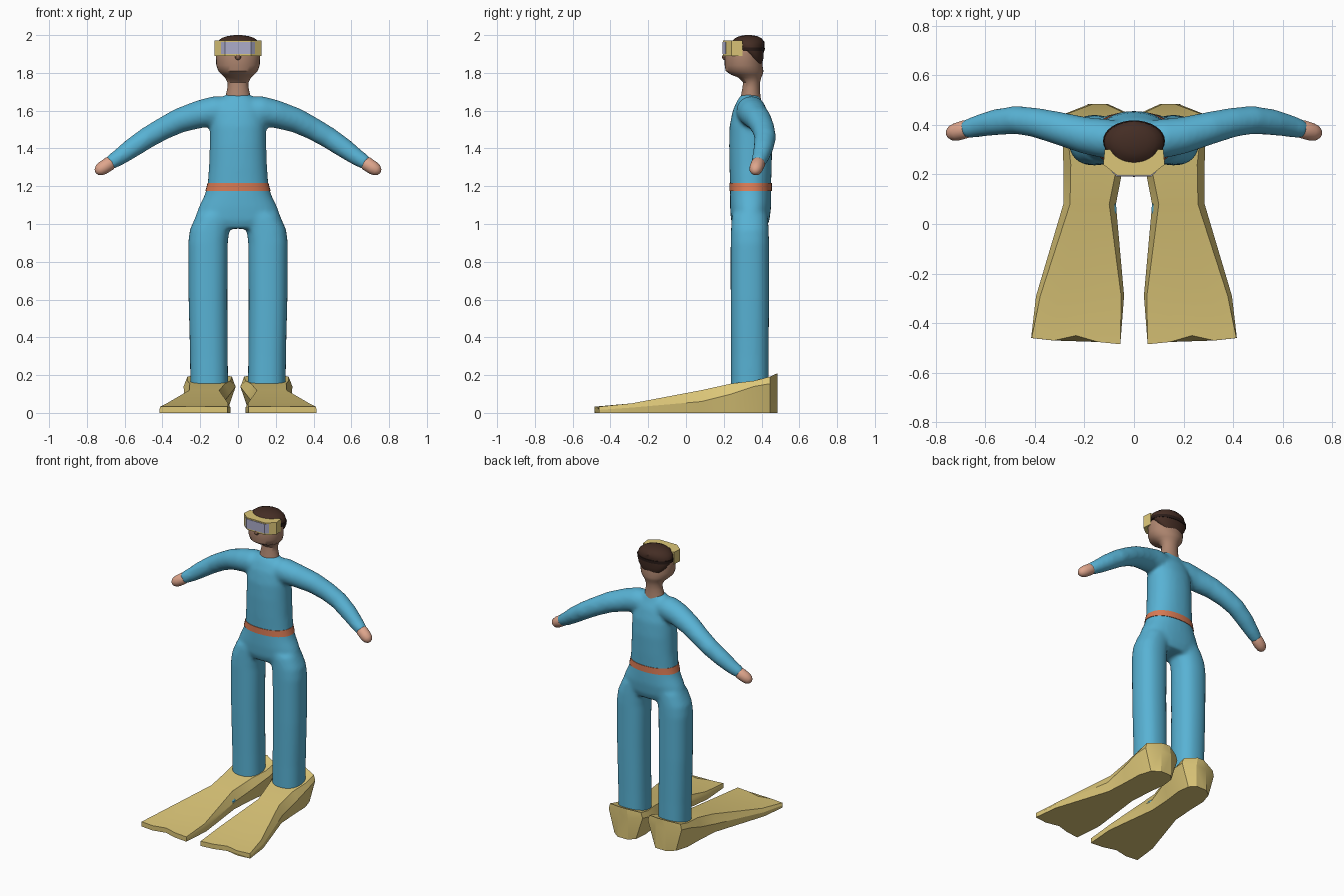
import bpy, bmesh, math
from mathutils import Vector


def srgb(r, g, b):
    f = lambda c: c / 12.92 if c <= 0.04045 else ((c + 0.055) / 1.055) ** 2.4
    return (f(r / 255), f(g / 255), f(b / 255), 1)


def material(name, *rgb):
    m = bpy.data.materials.new(name)
    m.diffuse_color = srgb(*rgb)
    return m


BLUE = material("suit blue", 88, 178, 212)
SAND = material("rubber yellow", 220, 198, 120)
ORANGE = material("belt orange", 216, 122, 84)
SKIN = material("face brown", 172, 132, 110)
HAND = material("hand skin", 222, 165, 140)
HAIR = material("hair brown", 68, 45, 36)
LENS = material("lens grey", 172, 172, 202)
STRAP = material("strap dark", 42, 28, 24)
NOSE = material("nose brown", 138, 100, 80)


def ellipse(c, u, v, ru, rv, n=32, p=2.0):
    """Closed (super)ellipse ring around c in the plane u, v."""
    ring = []
    for i in range(n):
        a = 2 * math.pi * i / n
        x, y = math.cos(a), math.sin(a)
        x = math.copysign(abs(x) ** (2 / p), x)
        y = math.copysign(abs(y) ** (2 / p), y)
        ring.append(Vector(c) + u * (ru * x) + v * (rv * y))
    return ring


def stack(sections, x=0, p=2.0):
    """Horizontal rings from (z, x offset, y centre, rx, ry)."""
    X, Y = Vector((1, 0, 0)), Vector((0, 1, 0))
    return [ellipse((x + dx, y, z), X, Y, rx, ry, p=p) for z, dx, y, rx, ry in sections]


def tube(path):
    """Rings square to a path of (x, y, z, radius)."""
    pts = [Vector(q[:3]) for q in path]
    rings = []
    for i, q in enumerate(path):
        t = (pts[min(i + 1, len(pts) - 1)] - pts[max(i - 1, 0)]).normalized()
        u = t.cross(Vector((0, 1, 0))).normalized()
        rings.append(ellipse(pts[i], u, t.cross(u), q[3], q[3], n=24))
    return rings


def loft(bm, rings):
    vs = [[bm.verts.new(p) for p in r] for r in rings]
    for a, b in zip(vs, vs[1:]):
        for i in range(len(a)):
            j = (i + 1) % len(a)
            bm.faces.new((a[i], a[j], b[j], b[i]))
    bm.faces.new(vs[0])
    bm.faces.new(vs[-1])


def make(name, mat, *lofts, angle=40):
    bm = bmesh.new()
    for rings in lofts:
        loft(bm, rings)
    bmesh.ops.recalc_face_normals(bm, faces=bm.faces)
    me = bpy.data.meshes.new(name)
    bm.to_mesh(me)
    bm.free()
    me.materials.append(mat)
    ob = bpy.data.objects.new(name, me)
    bpy.context.collection.objects.link(ob)
    bpy.ops.object.select_all(action='DESELECT')
    ob.select_set(True)
    bpy.context.view_layer.objects.active = ob
    bpy.ops.object.shade_smooth_by_angle(angle=math.radians(angle))
    return ob


def flip(rings, s):
    return [[Vector((p.x * s, p.y, p.z)) for p in r] for r in rings]


# Wetsuit: torso, arms and legs fused into one smooth skin
torso = stack([(0.975, 0, .34, .19, .085), (1.02, 0, .34, .232, .102), (1.09, 0, .342, .208, .109),
               (1.15, 0, .342, .178, .109), (1.2, 0, .342, .162, .108), (1.3, 0, .342, .154, .112),
               (1.42, 0, .342, .15, .114), (1.52, 0, .34, .148, .109), (1.6, 0, .337, .137, .09),
               (1.65, 0, .335, .105, .066), (1.685, 0, .34, .065, .048)], p=2.2)
leg = stack([(.1, .152, .338, .1, .1), (.3, .154, .338, .1, .1), (.6, .159, .338, .103, .102),
             (.9, .159, .338, .105, .102), (.97, .15, .338, .105, .1), (1.05, .12, .338, .1, .095)], p=2.3)
arm = tube([(.03, .34, 1.6, .07), (.12, .345, 1.598, .08), (.2, .358, 1.582, .074),
            (.31, .388, 1.548, .066), (.4, .41, 1.503, .06), (.48, .42, 1.457, .057),
            (.56, .41, 1.403, .053), (.63, .395, 1.353, .045), (.685, .38, 1.318, .037)])
suit = make("wetsuit", BLUE, torso, leg, flip(leg, -1), arm, flip(arm, -1))
rm = suit.modifiers.new("fuse", 'REMESH')
rm.mode, rm.voxel_size, rm.use_smooth_shade = 'VOXEL', 0.011, True
sm = suit.modifiers.new("soften", 'SMOOTH')
sm.factor, sm.iterations = 0.5, 12

# Belt
make("belt", ORANGE, stack([(1.174, 0, .342, .173, .112), (1.195, 0, .342, .167, .112),
                            (1.216, 0, .342, .162, .112)], p=2.2))

# Head with neck, nose and hair
make("head", SKIN, stack([(1.65, 0, .343, .07, .055), (1.69, 0, .343, .063, .05), (1.72, 0, .345, .056, .046),
                          (1.75, 0, .347, .056, .045), (1.775, 0, .338, .068, .06), (1.79, 0, .322, .085, .083),
                          (1.81, 0, .31, .104, .1), (1.84, 0, .305, .115, .1), (1.9, 0, .305, .117, .1),
                          (1.94, 0, .31, .11, .092), (1.97, 0, .32, .09, .07), (1.985, 0, .325, .06, .045)]))
make("nose", NOSE, stack([(1.868, 0, .205, .004, .004), (1.874, 0, .205, .013, .012), (1.884, 0, .206, .017, .016),
                          (1.896, 0, .207, .012, .012)]))
make("hair", HAIR, stack([(1.835, 0, .385, .045, .012), (1.85, 0, .378, .07, .026), (1.88, 0, .364, .1, .046),
                          (1.915, 0, .346, .12, .066), (1.945, 0, .33, .121, .085), (1.965, 0, .328, .112, .087),
                          (1.985, 0, .33, .085, .068), (1.995, 0, .33, .055, .045), (2.0, 0, .33, .02, .016)]))

# Diving mask: frame, wrapped lens plate and strap
def plan(points, z0, z1):
    full = points + [(-x, y) for x, y in reversed(points)]
    return [[Vector((x, y, z)) for x, y in full] for z in (z0, z1)]


make("mask_frame", SAND, plan([(.118, .3), (.124, .24), (.068, .196)], 1.889, 1.972), angle=20)
make("mask_lens", LENS, plan([(.088, .22), (.09, .21), (.069, .192)], 1.9, 1.964), angle=20)
make("mask_strap", STRAP, stack([(1.915, 0, .335, .125, .081), (1.935, 0, .335, .125, .083)]))

# Swim fins: faceted sections of (y, bottom x0 x1, widest x0 x1 z, top x0 x1 z)
SECTIONS = [(-.47, .055, .415, .055, .415, .016, .055, .413, .033),
            (-.29, .04, .395, .04, .395, .028, .052, .378, .05),
            (.08, .085, .275, .073, .285, .06, .1, .258, .12),
            (.24, .075, .265, .042, .285, .1, .068, .255, .155),
            (.36, .06, .262, .012, .288, .14, .04, .268, .17),
            (.445, .07, .235, .02, .278, .155, .032, .268, .192),
            (.484, .105, .185, .105, .18, .15, .115, .165, .21)]
WAVE = [-.015, -.006, .02, 0, .01]
fin = []
for k, (y, b0, b1, m0, m1, zm, t0, t1, zt) in enumerate(SECTIONS):
    w = WAVE if k == 0 else [0] * 5
    lo = [Vector((b0 + (b1 - b0) * i / 4, y + w[i], 0)) for i in range(5)]
    hi = [Vector((t0 + (t1 - t0) * i / 4, y + w[i], zt)) for i in range(5)]
    fin.append(lo + [Vector((m1, y + w[4], zm))] + hi[::-1] + [Vector((m0, y + w[0], zm))])

# Hands, fins and the bits of foot showing at the inner fin edge
hand = tube([(.665, .386, 1.33, .03), (.68, .382, 1.32, .037), (.715, .372, 1.297, .036),
             (.735, .367, 1.284, .031), (.748, .364, 1.275, .019), (.753, .363, 1.272, .006)])
toe = stack([(.05, .088, .06, .008, .02), (.058, .087, .06, .016, .034), (.068, .087, .06, .016, .034),
             (.076, .088, .06, .008, .02)])
for side, s in (("left", 1), ("right", -1)):
    make(side + "_hand", HAND, flip(hand, s))
    make(side + "_fin", SAND, flip(fin, s), angle=25)
    make(side + "_toe", BLUE, flip(toe, s))
